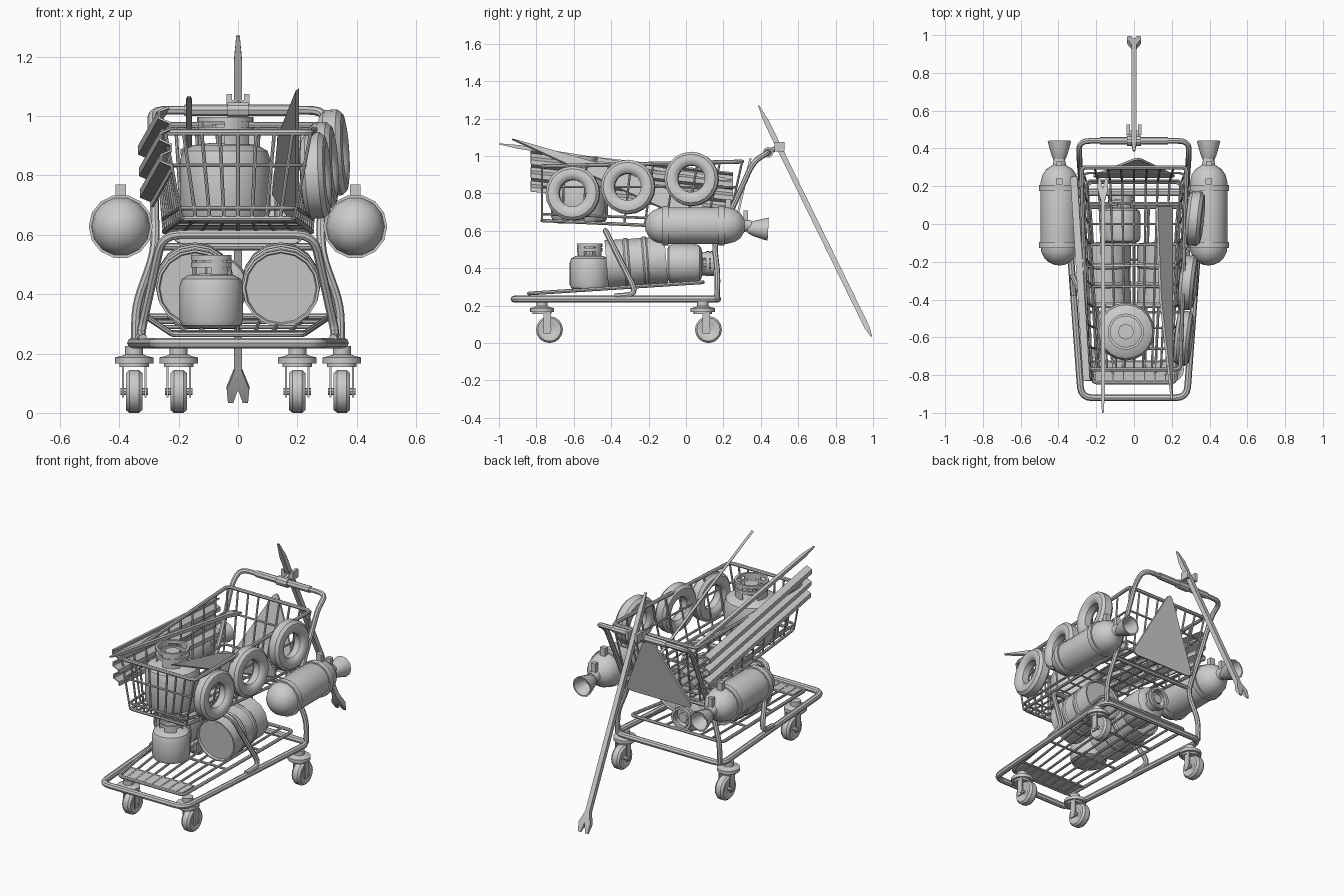
import bpy, bmesh, math
from mathutils import Vector, Matrix

if "Cube" in bpy.data.objects:
    bpy.data.objects.remove(bpy.data.objects["Cube"])
V = Vector
TAU = 2 * math.pi


def finish(name, bm, solid=0):
    bmesh.ops.remove_doubles(bm, verts=bm.verts, dist=1e-5)
    bmesh.ops.recalc_face_normals(bm, faces=bm.faces)
    me = bpy.data.meshes.new(name)
    bm.to_mesh(me)
    bm.free()
    ob = bpy.data.objects.new(name, me)
    bpy.context.collection.objects.link(ob)
    if solid:
        m = ob.modifiers.new("thickness", 'SOLIDIFY')
        m.thickness, m.offset = solid, 0
    return ob


def lathe(name, prof, loc, axis=(0, 0, 1), n=16, closed=False, arcs=((0, TAU),)):
    """Revolve (radius, height) points about an axis, fully or in arcs."""
    M = Matrix.Translation(loc) @ V(axis).to_track_quat('Z', 'Y').to_matrix().to_4x4()
    bm = bmesh.new()
    for a0, a1 in arcs:
        full = a1 - a0 > TAU - 1e-4
        k = max(3, round(n * (a1 - a0) / TAU))
        rings = []
        for i in range(k if full else k + 1):
            a = a0 + (a1 - a0) * i / k
            rings.append([bm.verts.new(M @ V((r * math.cos(a), r * math.sin(a), h))) for r, h in prof])
        for i in range(k):
            p, q = rings[i], rings[(i + 1) % len(rings)]
            for j in range(len(prof) if closed else len(prof) - 1):
                l = (j + 1) % len(prof)
                bm.faces.new((p[j], q[j], q[l], p[l]))
        if not full and closed:
            bm.faces.new(rings[0])
            bm.faces.new(rings[-1])
    return finish(name, bm)


def fillet(pts, rad, cyclic):
    """Round the corners of a path."""
    if not rad:
        return pts
    pts, out, n = [V(p) for p in pts], [], len(pts)
    for i, p in enumerate(pts):
        if not cyclic and i in (0, n - 1):
            out.append(p)
            continue
        a, b = pts[i - 1] - p, pts[(i + 1) % n] - p
        a *= min(rad / a.length, .48)
        b *= min(rad / b.length, .48)
        for t in (0, .25, .5, .75, 1):
            out.append(p + a * (1 - t) ** 2 + b * t * t)
    return out


def tubes(name, paths, r, rad=0, cyclic=False):
    cu = bpy.data.curves.new(name, 'CURVE')
    cu.dimensions, cu.bevel_depth, cu.bevel_resolution, cu.use_fill_caps = '3D', r, 2, True
    for path in paths:
        pts = fillet(path, rad, cyclic)
        s = cu.splines.new('POLY')
        s.points.add(len(pts) - 1)
        for q, p in zip(s.points, pts):
            q.co = (*p, 1)
        s.use_cyclic_u = cyclic
    ob = bpy.data.objects.new(name, cu)
    bpy.context.collection.objects.link(ob)


def boxes(name, items):
    bm = bmesh.new()
    for c, s in items:
        bmesh.ops.create_cube(bm, size=1, matrix=Matrix.Translation(c) @ Matrix.Diagonal((*s, 1)))
    return finish(name, bm)


def plate(name, pts, t):
    bm = bmesh.new()
    f = bm.faces.new([bm.verts.new(p) for p in pts])
    bmesh.ops.triangulate(bm, faces=[f])
    return finish(name, bm, t)


def mirror(path):
    """Complete a left half path across x = 0."""
    return list(path) + [(-x, y, z) for x, y, z in reversed(path)]


# base frame, handle with rear posts, front basket support
tubes("base_frame", [[(-.28, -.92, .235), (.28, -.92, .235), (.36, .17, .235), (-.36, .17, .235)]], .018, .06, True)
tubes("handle_and_rear_posts", [mirror([(-.345, .165, .235), (-.345, .17, .36), (-.28, .15, .54), (-.28, .22, .66),
                                        (-.29, .36, .97), (-.29, .44, 1.02)])], .015, .06)
tubes("rear_crossbar", [[(-.28, .16, .56), (.28, .16, .56)]], .012)
tubes("front_support", [mirror([(-.32, -.38, .25), (-.33, -.26, .26), (-.255, -.43, .6)])], .015, .06)
tubes("handle_grips", [[(s * .035, .44, 1.02), (s * .18, .44, 1.02)] for s in (-1, 1)], .02)

# casters
for label, x, y, d in (("front", .2, -.77, .04), ("rear", .35, .09, .03)):
    for s in (-1, 1):
        cx, w = s * x, y + d
        lathe(label + "_wheel", [(0, -.02), (.03, -.02), (.045, -.028), (.062, -.028), (.072, -.016), (.072, .016),
                                 (.062, .028), (.045, .028), (.03, .02), (0, .02)], (cx, w, .072), (1, 0, 0))
        lathe(label + "_swivel", [(0, 0), (.05, 0), (.05, .012), (.065, .012), (.065, .032), (.045, .036),
                                  (.03, .042), (.03, .07), (0, .07)], (cx, y, .155))
        lathe(label + "_axle", [(0, -.046), (.012, -.046), (.012, .046), (0, .046)], (cx, w, .072), (1, 0, 0), 8)
        boxes(label + "_fork", [((cx + t * .038, w - .012, .112), (.007, .04, .12)) for t in (-1, 1)])

# lower rack of tilted wires with a front panel
def rack(u, t):
    return (u * (.22 + .09 * t), -.84 + .93 * t, .265 + .06 * t)
tubes("rack_border", [[rack(-1, 0), rack(1, 0), rack(1, 1), rack(-1, 1)]], .01, .03, True)
tubes("rack_wires", [[rack(i / 4, 0), rack(i / 4, 1)] for i in range(-3, 4)] +
      [[rack(-1, t), rack(1, t)] for t in (.12, .4, .7)], .007)
plate("rack_front_panel", [rack(-.92, .01), rack(.92, .01), rack(.92, .12), rack(-.92, .12)], .008)

# wire basket
def basket(u, t, h):
    lo = V((u * (.19 + .06 * t), -.77 + .99 * t, .655 - .045 * t))
    hi = V((u * (.245 + .035 * t), -.77 + 1.07 * t, .945 + .025 * t))
    return lo.lerp(hi, h)
for label, h, r in (("rim", 1, .011), ("floor_border", 0, .009), ("band", .12, .007), ("upper_band", .62, .006)):
    tubes("basket_" + label, [[basket(u, t, h) for u, t in ((-1, 0), (1, 0), (1, 1), (-1, 1))]], r, .03, True)
wires = [[basket(i / 4, t, 1), basket(i / 4, t, 0)] for i in range(-3, 4) for t in (0, 1)]
wires += [[basket(i / 4, 0, 0), basket(i / 4, 1, 0)] for i in range(-3, 4)]
wires += [[basket(-1, i / 9, 1), basket(-1, i / 9, 0), basket(1, i / 9, 0), basket(1, i / 9, 1)] for i in range(10)]
tubes("basket_wires", wires, .006)

# gas bottles with collars
def gas_bottle(name, loc, R, H, K, axis=(0, 0, 1)):
    c = R * .6
    lathe(name, [(0, 0), (R * .75, 0), (R * .93, H * .05), (R, H * .15), (R, H * .78), (R * .93, H * .9),
                 (R * .72, H * .97), (R * .3, H), (0, H)], loc, axis, 20)
    lathe(name + "_collar_legs", [(c - .008, H * .9), (c, H * .9), (c, H + K), (c - .008, H + K)], loc, axis, 20,
          True, [(a, a + 1.1) for a in (-.55, TAU / 3 - .55, 2 * TAU / 3 - .55)])
    for h in (.55, .96):
        z = H + K * h
        lathe(name + "_collar_ring", [(c - .01, z - .012), (c + .004, z - .012), (c + .004, z + .006),
                                      (c - .01, z + .006)], loc, axis, 20, True)
    lathe(name + "_valve", [(0, H), (R * .2, H), (R * .2, H + K * .45), (R * .28, H + K * .5),
                            (R * .28, H + K * .75), (0, H + K * .75)], loc, axis, 8)
gas_bottle("large_gas_bottle", (-.043, -.57, .64), .153, .27, .085)
gas_bottle("small_gas_bottle", (-.09, -.515, .285), .107, .185, .058)
gas_bottle("lying_gas_bottle", (-.07, -.1, .425), .105, .19, .055, (0, 1, 0))

# barrels lying on the rack
for s in (-1, 1):
    p = [(0, .012), (.118, .012), (.122, 0), (.13, 0), (.13, .012)]
    for h in (.11, .21):
        p += [(.127, h - .015), (.133, h - .007), (.133, h + .007), (.127, h + .015)]
    p += [(.13, .308), (.13, .32), (.122, .32), (.118, .308), (0, .308)]
    lathe("barrel", p, (s * .145, -.425, .42), (0, 1, .08), 16)

# side cylinders with bands and nozzles
for s in (-1, 1):
    loc = (s * .395, .05, .628)
    p = [(.1 * math.sin(a), -.17 - .1 * math.cos(a)) for a in [i * math.pi / 10 for i in range(6)]]
    p += [(.1, .17), (.09, .21), (.07, .24), (.035, .262), (.028, .3), (0, .3)]
    lathe("side_cylinder", p, loc, (0, 1, 0), 14)
    for h in (-.16, .14):
        lathe("cylinder_band", [(.095, h - .016), (.108, h - .016), (.108, h + .016), (.095, h + .016)],
              loc, (0, 1, 0), 14, True)
    lathe("cylinder_nozzle", [(0, .28), (.025, .28), (.04, .31), (.052, .35), (.062, .39), (.054, .39),
                              (.03, .31), (0, .31)], loc, (0, 1, -.05), 12)
    boxes("cylinder_lever", [((loc[0], .32, .675), (.03, .025, .07)), ((loc[0], .225, .725), (.034, .03, .09))])

# tyres hung on the right side
for x, y, z in ((.262, -.605, .8), (.285, -.31, .834), (.322, .03, .877)):
    lathe("tyre", [(.082, -.034), (.105, -.043), (.13, -.038), (.145, -.022), (.145, .022), (.13, .038),
                   (.105, .043), (.082, .034), (.072, .02), (.072, -.02)], (x, y, z), (1, -.1, .06), 20, True)

# corrugated sheet along the left side
bm = bmesh.new()
zig = [(0, 0), (0, .1), (1, .17), (1, .27), (0, .34), (0, .43), (1, .5), (1, .6), (0, .67), (0, .76), (1, .83),
       (1, .94), (0, 1)]
ends = [[bm.verts.new(V((x, y, z)) + V((-.035 * u - .01 * v, 0, .22 * v))) for u, v in zig]
        for x, y, z in ((-.222, -.83, .81), (-.29, .25, .69))]
for j in range(len(zig) - 1):
    bm.faces.new((ends[0][j], ends[0][j + 1], ends[1][j + 1], ends[1][j]))
finish("corrugated_sheet", bm, .008)

# tapered board inside the basket and triangular sign at the rear
plate("board", [(.2, -.93, 1.09), (.14, -.4, .94), (.12, .09, .74), (.2, .09, .62)], .014)
plate("triangle_sign", fillet([(-.23, .25, .57), (.23, .25, .57), (.02, .35, 1.01)], .05, True), .012)

# crowbars with forked ends
def crowbar(name, fork, tip, w, t):
    fork, tip = V(fork), V(tip)
    d = (tip - fork)
    L = d.length
    d.normalize()
    half = [(0, .055), (.016, 0), (.034, 0), (.038, .055), (.014, .12), (.014, L - .1), (.006, L)]
    side = d.cross(V((1, 0, 0))) * t / 2
    bm = bmesh.new()
    outline = half + [(-a, b) for a, b in reversed(half[1:])]
    rings = [[bm.verts.new(fork + V((a * w, 0, 0)) + d * b + side * k * (.25 if b < .01 or b > L - .01 else 1))
              for a, b in outline] for k in (-1, 1)]
    n = len(outline)
    for i in range(n):
        bm.faces.new((rings[0][i], rings[0][(i + 1) % n], rings[1][(i + 1) % n], rings[1][i]))
    for r in rings:
        bmesh.ops.triangulate(bm, faces=[bm.faces.new(r)])
    finish(name, bm)
crowbar("rear_crowbar", (0, .992, .035), (0, .388, 1.27), 1, .028)
crowbar("basket_crowbar", (-.165, .24, .87), (-.165, -1, 1.065), .75, .02)

# clamp holding the rear crowbar on the handle
lathe("clamp_collar", [(0, -.036), (.028, -.036), (.028, .036), (0, .036)], (0, .44, 1.02), (1, 0, 0), 10)
tubes("clamp_arm", [[(0, .44, 1.02), (0, .5, 1.05)]], .014)
boxes("clamp_jaws", [((s * .03, .5, 1.05), (.018, .055, .05)) for s in (-1, 1)] + [((0, .485, 1.04), (.07, .02, .03))])

# make everything mesh and shade
bpy.ops.object.select_all(action='SELECT')
bpy.context.view_layer.objects.active = bpy.context.scene.objects[0]
bpy.ops.object.convert(target='MESH')
bpy.ops.object.shade_smooth_by_angle(angle=math.radians(35))
